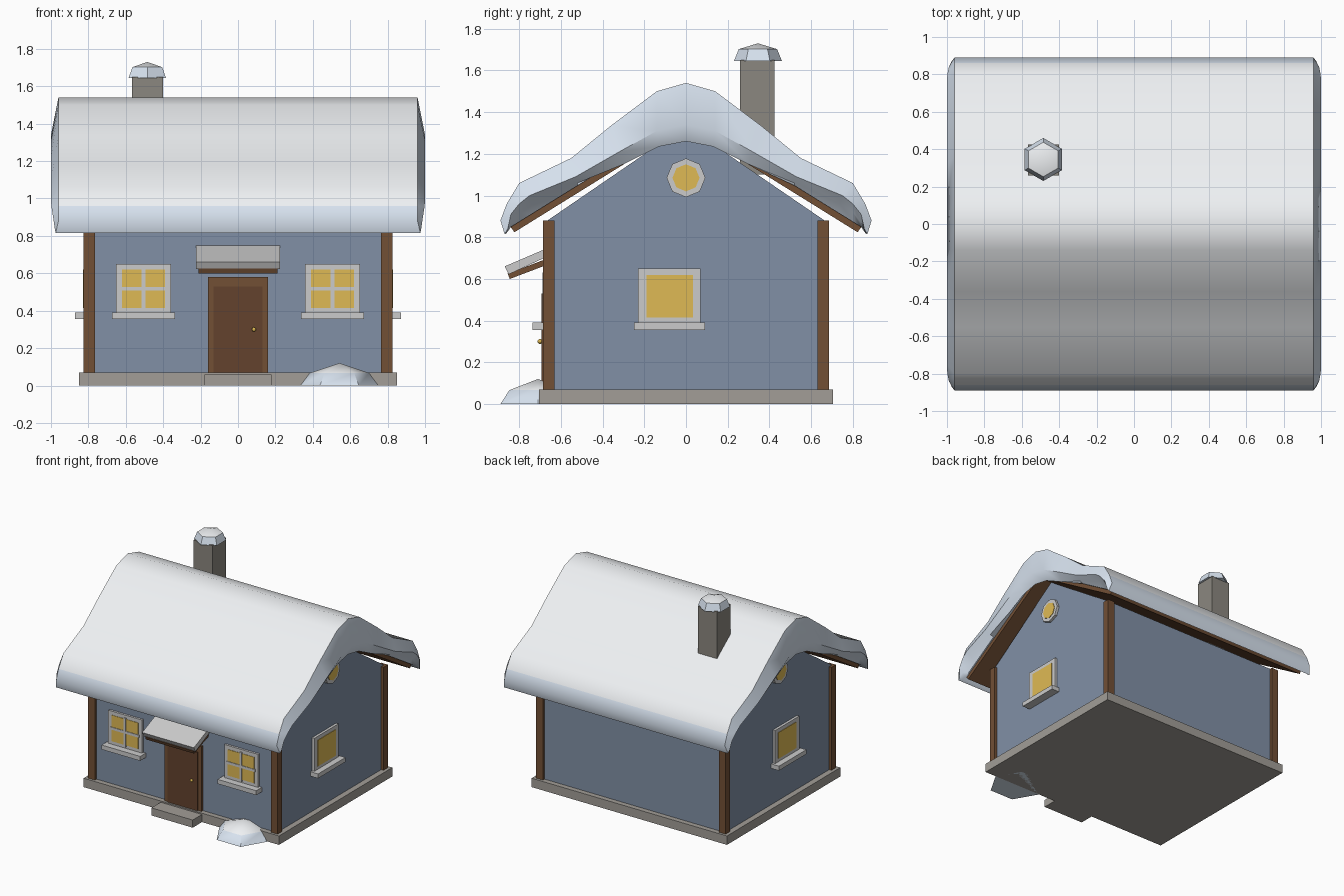
import bpy, math

if "Cube" in bpy.data.objects:
    bpy.data.objects.remove(bpy.data.objects["Cube"])

def mat(name, r, g, b):
    m = bpy.data.materials.new(name)
    m.diffuse_color = (r, g, b, 1)
    m.use_nodes = True
    m.node_tree.nodes["Principled BSDF"].inputs["Base Color"].default_value = m.diffuse_color
    return m

WALL = mat("blue_wall", .22, .28, .38)
WOOD = mat("brown_wood", .17, .08, .036)
DOOR = mat("dark_wood", .125, .055, .026)
STONE = mat("stone", .36, .34, .31)
BRICK = mat("chimney_stone", .26, .245, .215)
TRIM = mat("white_trim", .72, .73, .75)
GLOW = mat("window_glow", .74, .49, .09)
SNOW = mat("snow", .86, .88, .90)
SHADE = mat("snow_shade", .68, .76, .86)

def mesh(name, verts, faces, *mats):
    me = bpy.data.meshes.new(name)
    me.from_pydata(verts, [], faces)
    for m in mats:
        me.materials.append(m)
    ob = bpy.data.objects.new(name, me)
    bpy.context.collection.objects.link(ob)
    bpy.context.view_layer.objects.active = ob
    bpy.ops.object.select_all(action='DESELECT')
    ob.select_set(True)
    bpy.ops.object.mode_set(mode='EDIT')
    bpy.ops.mesh.select_all(action='SELECT')
    bpy.ops.mesh.normals_make_consistent(inside=False)
    bpy.ops.object.mode_set(mode='OBJECT')
    return ob

def prism(name, pts, x0, x1, m):
    """Extrude a (y, z) outline along x."""
    n = len(pts)
    verts = [(x, y, z) for x in (x0, x1) for y, z in pts]
    faces = [tuple(range(n)), tuple(range(n, 2 * n))]
    faces += [(i, (i + 1) % n, n + (i + 1) % n, n + i) for i in range(n)]
    return mesh(name, verts, faces, m)

def box(name, x0, x1, y0, y1, z0, z1, m):
    return prism(name, [(y0, z0), (y1, z0), (y1, z1), (y0, z1)], x0, x1, m)

def finish_snow(ob, limit):
    """Shade the steep snow faces bluish and smooth the rest."""
    for p in ob.data.polygons:
        p.material_index = 1 if p.normal.z < limit else 0
    bpy.ops.object.shade_smooth_by_angle(angle=math.radians(40))

# Foundation, gabled walls, doorstep
box("foundation", -.85, .85, -.705, .705, 0, .07, STONE)
prism("walls", [(-.665, .07), (.665, .07), (.665, .88), (0, 1.335), (-.665, .88)],
      -.805, .805, WALL)
box("doorstep", -.18, .18, -.82, -.69, 0, .06, STONE)

# Corner posts
for sx in (-1, 1):
    for sy in (-1, 1):
        box("corner_post", sx * .765, sx * .825, sy * .63, sy * .685, .07, .88, WOOD)

# Door
box("door_frame", -.16, .16, -.685, -.65, .07, .58, WOOD)
box("door", -.13, .13, -.692, -.65, .07, .53, DOOR)
bpy.ops.mesh.primitive_uv_sphere_add(segments=10, ring_count=6, radius=.012,
                                     location=(.085, -.70, .30))
bpy.context.object.name = "door_knob"
bpy.context.object.data.materials.append(GLOW)

# Sloped canopy over the door, with snow
prism("canopy_board", [(-.66, .70), (-.66, .67), (-.845, .60), (-.855, .625)],
      -.21, .21, WOOD)
prism("canopy_snow", [(-.66, .75), (-.66, .71), (-.85, .622), (-.87, .66)],
      -.225, .225, TRIM)

# Front windows with cross bars
for s in (-1, 1):
    c = s * .505
    box("front_window_frame", c - .147, c + .147, -.682, -.65, .385, .65, TRIM)
    box("front_window_glass", c - .115, c + .115, -.685, -.65, .415, .62, GLOW)
    box("front_window_bar", c - .01, c + .01, -.689, -.65, .40, .63, TRIM)
    box("front_window_bar", c - .125, c + .125, -.689, -.65, .507, .527, TRIM)
    box("front_window_sill", c - .168, c + .168, -.735, -.65, .355, .39, TRIM)

def octagon(r):
    return [(r * math.cos(k * math.pi / 4), 1.085 + r * math.sin(k * math.pi / 4))
            for k in range(8)]

# Side windows and round gable windows
for s in (-1, 1):
    box("side_window_frame", s * .79, s * .825, -.23, .07, .385, .65, TRIM)
    box("side_window_glass", s * .79, s * .829, -.19, .033, .415, .62, GLOW)
    box("side_window_sill", s * .79, s * .872, -.25, .09, .355, .39, TRIM)
    prism("round_window_frame", octagon(.093), s * .79, s * .825, TRIM)
    prism("round_window_glass", octagon(.065), s * .79, s * .829, GLOW)

# Roof boards
for s in (-1, 1):
    prism("roof_board", [(0, 1.335), (s * .823, .824), (s * .85, .862), (0, 1.388)],
          -.92, .92, WOOD)

# Thick roof snow: half profiles (x, y, z) lofted around the gable ends
top = [(.96, y, z) for y, z in ((0, 1.54), (.14, 1.50), (.36, 1.335), (.55, 1.18),
       (.80, 1.06), (.86, .96), (.89, .88))] + [(.975, .87, .815)]
mid = [(1, 0, 1.34), (1, .14, 1.31), (1, .32, 1.21), (1, .53, 1.09), (1, .75, 1.0),
       (.998, .80, .96), (.99, .84, .91), (.98, .855, .84)]
low = [(.96, y, z) for y, z in ((0, 1.26), (.13, 1.235), (.30, 1.15), (.52, 1.06),
       (.74, .96), (.80, .92), (.84, .87), (.86, .82))]
inner = [(.93, p[1], 1.37 - .62 * p[1]) for p in low]

rows = []
for sx, order in ((-1, (inner, low, mid, top)), (1, (top, mid, low, inner))):
    for prof in order:
        full = [(x, -y, z) for x, y, z in prof[:0:-1]] + prof
        rows.append([(sx * x, y, z) for x, y, z in full])
n = len(rows[0])
verts = [v for row in rows for v in row]
faces = [(r * n + i, r * n + i + 1, (r + 1) % 8 * n + i + 1, (r + 1) % 8 * n + i)
         for r in range(8) for i in range(n - 1)]
for e in (0, n - 1):
    faces += [tuple(r * n + e for r in q) for q in ((0, 1, 2, 3), (4, 5, 6, 7), (0, 3, 4, 7))]
finish_snow(mesh("roof_snow", verts, faces, SNOW, SHADE), .45)

def snow_heap(name, cx, cy, r, z0, z1, z2, turn, r2):
    """Six-sided heap: wide base ring, smaller ring, peak."""
    verts = []
    for rad, z in ((r, z0), (r2, z1)):
        for k in range(6):
            a = k * math.pi / 3 + turn
            verts.append((cx + rad * math.cos(a), cy + rad * math.sin(a), z))
    verts.append((cx, cy, z2))
    faces = [tuple(range(6))]
    for k in range(6):
        j = (k + 1) % 6
        faces += [(k, j, 6 + j, 6 + k), (6 + k, 6 + j, 12)]
    finish_snow(mesh(name, verts, faces, SNOW, SHADE), .6)

# Chimney with snow cap, and the snow heap by the door
box("chimney", -.568, -.402, .26, .425, 1.1, 1.65, BRICK)
snow_heap("chimney_snow", -.485, .345, .115, 1.645, 1.702, 1.73, math.pi / 6, .092)
snow_heap("ground_snow", .542, -.71, .208, 0, .067, .12, 0, .158)
